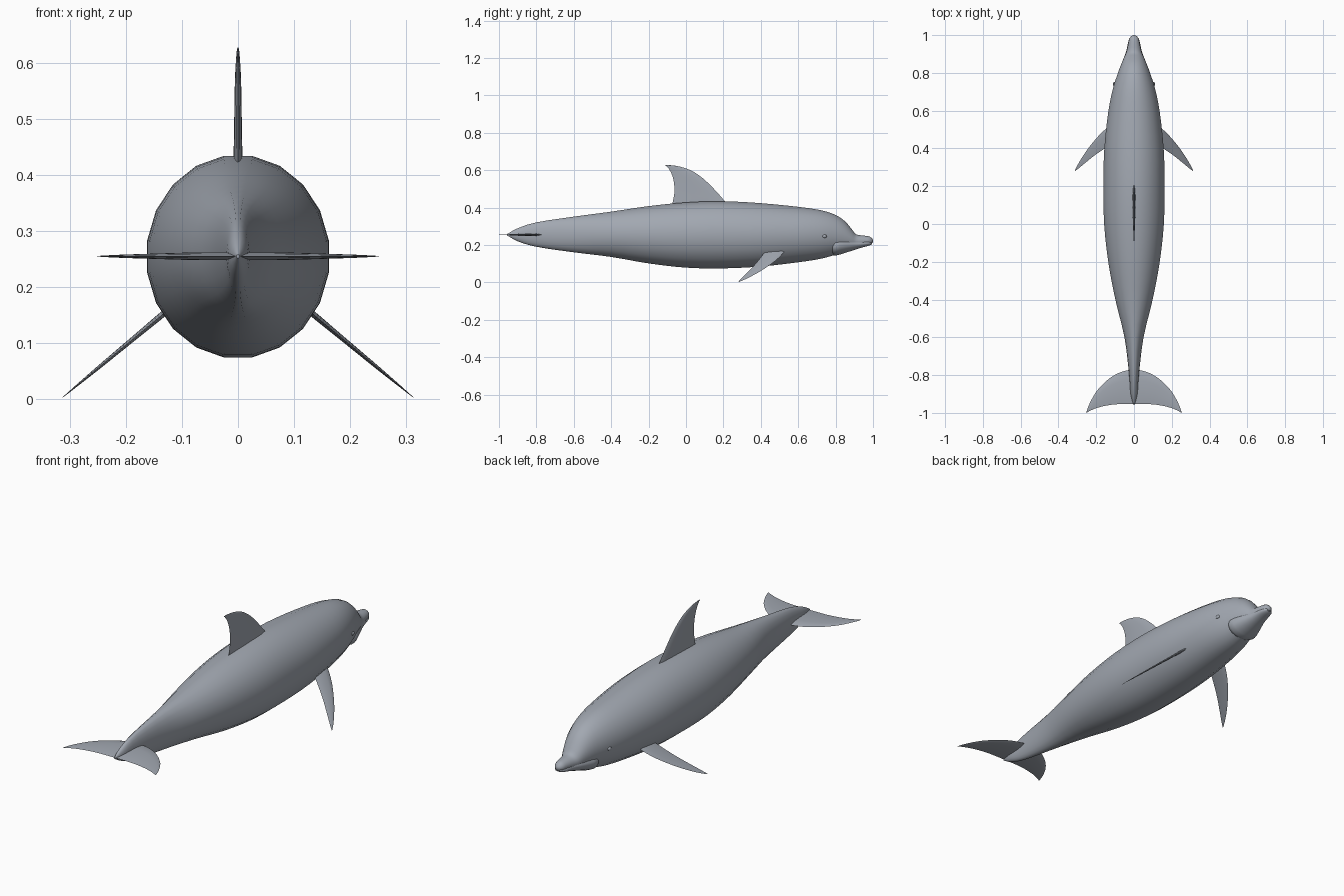
import bpy
import bmesh
import math
from mathutils import Vector

default_cube = bpy.data.objects.get("Cube")
if default_cube:
    bpy.data.objects.remove(default_cube, do_unlink=True)

# Single skin colour
skin = bpy.data.materials.new("blue_grey_skin")
skin_colour = (0.36, 0.39, 0.44, 1)
skin.use_nodes = True
skin.diffuse_color = skin_colour
for node in skin.node_tree.nodes:
    if node.type == 'BSDF_PRINCIPLED':
        node.inputs["Base Color"].default_value = skin_colour
        node.inputs["Roughness"].default_value = 0.6


def finish(name, bm, sharp_angle):
    """Turn a bmesh into a smooth shaded object in the skin colour."""
    bmesh.ops.recalc_face_normals(bm, faces=bm.faces)
    mesh = bpy.data.meshes.new(name)
    bm.to_mesh(mesh)
    bm.free()
    mesh.materials.append(skin)
    obj = bpy.data.objects.new(name, mesh)
    bpy.context.collection.objects.link(obj)
    bpy.ops.object.select_all(action='DESELECT')
    obj.select_set(True)
    bpy.context.view_layer.objects.active = obj
    bpy.ops.object.shade_smooth_by_angle(angle=math.radians(sharp_angle))
    return obj


def refine(rows, steps):
    """Catmull-Rom interpolation between rows of numbers."""
    result = []
    last = len(rows) - 1
    for i in range(last):
        quad = [rows[max(i - 1, 0)], rows[i], rows[i + 1], rows[min(i + 2, last)]]
        for k in range(steps):
            t = k / steps
            result.append([
                b + 0.5 * t * (c - a + t * (2*a - 5*b + 4*c - d + t * (3*(b - c) + d - a)))
                for a, b, c, d in zip(*quad)])
    result.append(list(rows[-1]))
    return result


def bridge(name, rings, sharp_angle):
    """Skin a list of equal closed rings and cap both ends."""
    bm = bmesh.new()
    loops = [[bm.verts.new(p) for p in ring] for ring in rings]
    count = len(loops[0])
    for low, high in zip(loops, loops[1:]):
        for i in range(count):
            j = (i + 1) % count
            bm.faces.new((low[i], low[j], high[j], high[i]))
    bm.faces.new(loops[0])
    bm.faces.new(loops[-1])
    return finish(name, bm, sharp_angle)


def loft_body(name, stations, sides, steps):
    """Elliptical rings from rows of (y, top, bottom, half width)."""
    rings = []
    for y, top, bottom, width in refine(stations, steps):
        ring = []
        for i in range(sides):
            a = 2 * math.pi * (i + 0.5) / sides
            ring.append(Vector((width * math.sin(a), y,
                                (top + bottom) / 2 + (top - bottom) / 2 * math.cos(a))))
        rings.append(ring)
    return bridge(name, rings, 50)


def loft_fin(name, sections, place):
    """Lens shaped sections from rows of (span, leading y, trailing y, half thickness)."""
    chord = [0, 0.1, 0.3, 0.6, 0.85, 1]
    rings = []
    for span, lead, trail, thick in refine(sections, 3):
        def point(c, side):
            bulge = 1.9 * math.sqrt(c) * (1 - c) ** 0.8 if 0 < c < 1 else 0
            return place(span, lead + (trail - lead) * c, side * thick * min(bulge, 1))
        rings.append([point(c, 1) for c in chord] +
                     [point(c, -1) for c in chord[-2:0:-1]])
    return bridge(name, rings, 60)


# Body with forehead and beak, tail first
loft_body("body", [
    (-0.957, 0.258, 0.252, 0.003),
    (-0.9, 0.29, 0.22, 0.018),
    (-0.8, 0.322, 0.19, 0.026),
    (-0.6, 0.353, 0.16, 0.051),
    (-0.4, 0.38, 0.135, 0.1),
    (-0.2, 0.41, 0.1, 0.138),
    (0, 0.43, 0.077, 0.16),
    (0.2, 0.436, 0.073, 0.164),
    (0.4, 0.426, 0.083, 0.159),
    (0.6, 0.406, 0.106, 0.137),
    (0.72, 0.388, 0.125, 0.112),
    (0.8, 0.362, 0.147, 0.086),
    (0.85, 0.328, 0.16, 0.067),
    (0.885, 0.287, 0.172, 0.052),
    (0.91, 0.258, 0.18, 0.041),
    (0.95, 0.251, 0.192, 0.032),
    (0.98, 0.246, 0.2, 0.025),
    (0.995, 0.235, 0.209, 0.014),
    (1, 0.226, 0.218, 0.004),
], 20, 3)

# Lower jaw, slightly proud so its rim reads as the mouth line
loft_body("lower_jaw", [
    (0.78, 0.24, 0.15, 0.07),
    (0.8, 0.25, 0.143, 0.083),
    (0.85, 0.246, 0.157, 0.067),
    (0.91, 0.232, 0.177, 0.043),
    (0.95, 0.226, 0.189, 0.034),
    (0.98, 0.222, 0.197, 0.026),
    (0.994, 0.217, 0.204, 0.014),
], 20, 2)

# Dorsal fin
loft_fin("dorsal_fin", [
    (0.4, 0.25, -0.076, 0.01),
    (0.435, 0.208, -0.07, 0.01),
    (0.48, 0.168, -0.062, 0.009),
    (0.53, 0.12, -0.064, 0.008),
    (0.57, 0.073, -0.073, 0.007),
    (0.6, 0.024, -0.087, 0.005),
    (0.62, -0.035, -0.102, 0.003),
    (0.627, -0.085, -0.112, 0.001),
], lambda s, y, t: Vector((t, y, s)))

# Paired flippers, flukes and eyes
for side, label in ((1, "left"), (-1, "right")):
    loft_fin(label + "_flipper", [
        (0.1, 0.535, 0.43, 0.006),
        (0.13, 0.518, 0.415, 0.007),
        (0.17, 0.485, 0.39, 0.006),
        (0.21, 0.441, 0.362, 0.005),
        (0.25, 0.39, 0.33, 0.004),
        (0.29, 0.328, 0.297, 0.002),
        (0.313, 0.284, 0.279, 0.0005),
    ], lambda s, y, t: Vector((side * (s + 0.64 * t), y,
                               0.155 - 0.83 * (s - 0.13) + 0.77 * t)))
    loft_fin(label + "_fluke", [
        (0, -0.77, -0.953, 0.009),
        (0.05, -0.778, -0.953, 0.009),
        (0.1, -0.798, -0.955, 0.008),
        (0.15, -0.834, -0.962, 0.006),
        (0.2, -0.888, -0.975, 0.004),
        (0.235, -0.95, -0.99, 0.002),
        (0.251, -0.993, -1, 0.0005),
    ], lambda s, y, t: Vector((side * s, y, 0.255 + t)))

    eye = bmesh.new()
    bmesh.ops.create_uvsphere(eye, u_segments=12, v_segments=8, radius=0.011)
    bmesh.ops.scale(eye, vec=(0.6, 1.2, 0.8), verts=eye.verts)
    bmesh.ops.translate(eye, vec=(side * 0.104, 0.74, 0.247), verts=eye.verts)
    finish(label + "_eye", eye, 60)
